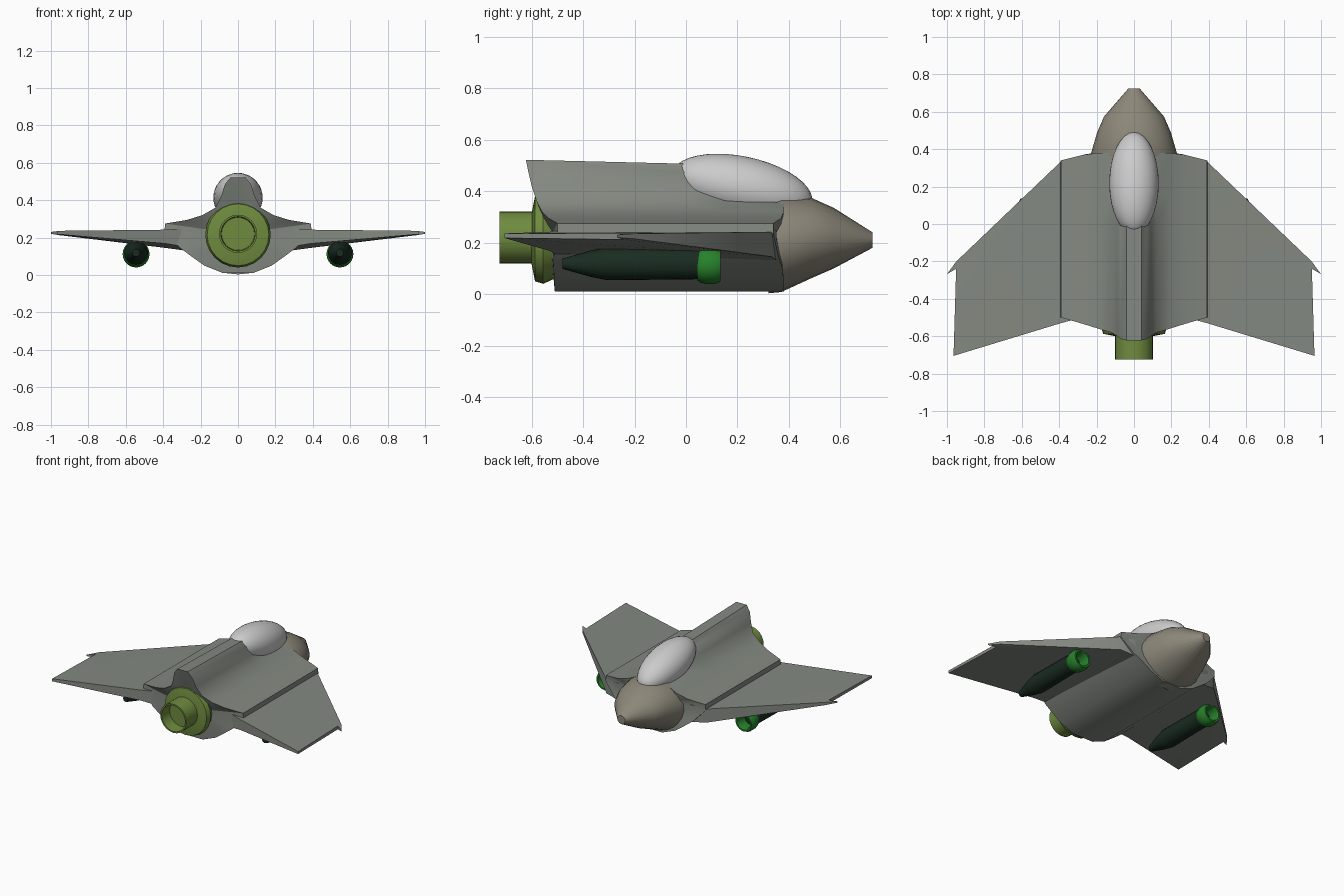
import bpy, bmesh, math
from mathutils import Matrix

if "Cube" in bpy.data.objects:
    bpy.data.objects.remove(bpy.data.objects["Cube"])


def material(name, rgb):
    m = bpy.data.materials.new(name)
    m.diffuse_color = (*rgb, 1)
    m.use_nodes = True
    m.node_tree.nodes["Principled BSDF"].inputs["Base Color"].default_value = m.diffuse_color
    return m


HULL = material("hull_grey", (0.23, 0.25, 0.22))
TAN = material("nose_tan", (0.26, 0.24, 0.19))
GLASS = material("canopy_pale", (0.7, 0.7, 0.7))
OLIVE = material("olive", (0.16, 0.26, 0.05))
GREEN = material("green", (0.02, 0.22, 0.025))
DARK = material("dark_green", (0.01, 0.025, 0.015))


def finish(name, bm, mat, mirror=False, angle=35):
    bmesh.ops.remove_doubles(bm, verts=bm.verts, dist=1e-5)
    bmesh.ops.recalc_face_normals(bm, faces=bm.faces)
    me = bpy.data.meshes.new(name)
    bm.to_mesh(me)
    bm.free()
    ob = bpy.data.objects.new(name, me)
    bpy.context.collection.objects.link(ob)
    me.materials.append(mat)
    bpy.ops.object.select_all(action='DESELECT')
    bpy.context.view_layer.objects.active = ob
    ob.select_set(True)
    bpy.ops.object.shade_smooth_by_angle(angle=math.radians(angle))
    if mirror:
        ob.modifiers.new("mirror", 'MIRROR').use_clip = False
    return ob


def loft(name, rings, mat, cap_points=(), angle=35):
    """Skin closed rings; each end is closed with a fan to a cap point."""
    bm = bmesh.new()
    loops = [[bm.verts.new(p) for p in r] for r in rings]
    n = len(loops[0])
    for a, b in zip(loops, loops[1:]):
        for i in range(n):
            j = (i + 1) % n
            bm.faces.new((a[i], a[j], b[j], b[i]))
    for ring, point in zip((loops[0], loops[-1]), cap_points):
        c = bm.verts.new(point)
        for i in range(n):
            bm.faces.new((ring[i], ring[(i + 1) % n], c))
    return finish(name, bm, mat, angle=angle)


def lathe(name, profile, mat, x=0, z=0, sides=24, mirror=False):
    """Spin (radius, y) points around a lengthwise axis at x, z."""
    bm = bmesh.new()
    vs = [bm.verts.new((x + r, y, z)) for r, y in profile]
    es = [bm.edges.new(p) for p in zip(vs, vs[1:])]
    bmesh.ops.spin(bm, geom=vs + es, cent=(x, 0, z), axis=(0, 1, 0),
                   angle=math.tau, steps=sides)
    return finish(name, bm, mat, mirror)


# Fuselage: half section as x, z and the rear-edge y, swept forward
half = [(0.04, 0.522, -0.622), (0.07, 0.485, -0.615), (0.09, 0.42, -0.60),
        (0.12, 0.36, -0.58), (0.19, 0.32, -0.56), (0.27, 0.295, -0.535),
        (0.39, 0.275, -0.50), (0.393, 0.235, -0.50), (0.31, 0.145, -0.515),
        (0.25, 0.10, -0.515), (0.18, 0.05, -0.512), (0.08, 0.01, -0.51)]
section = half + [(-x, z, y) for x, z, y in reversed(half)]
front_y = lambda x: 0.38 - 0.25 * max(0, abs(x) - 0.23)
loft("fuselage", [
    [(x, y, z) for x, z, y in section],
    [(x, 0.0, z - 0.015 * max(0, z - 0.36) / 0.16) for x, z, y in section],
    [(x, 0.15, min(z, 0.37)) for x, z, y in section],
    [(x, front_y(x), min(z, 0.355)) for x, z, y in section],
], HULL, [(0, -0.53, 0.22), (0, 0.37, 0.2)])

# Nose cone with blunt tip: y, half width, bottom, top
stations = [(0.32, 0.235, 0.003, 0.37), (0.37, 0.232, 0.008, 0.385),
            (0.49, 0.197, 0.063, 0.373), (0.575, 0.16, 0.10, 0.335),
            (0.725, 0.03, 0.18, 0.24)]
loft("nose", [[(w * math.cos(t), y, (lo + hi) / 2 + (hi - lo) / 2 * math.sin(t))
               for t in (math.tau * i / 24 for i in range(24))]
              for y, w, lo, hi in stations],
     TAN, [(0, 0.32, 0.19), (0, 0.725, 0.21)])

# Canopy bubble
bm = bmesh.new()
bmesh.ops.create_uvsphere(
    bm, u_segments=32, v_segments=20, radius=1,
    matrix=Matrix.Translation((0, 0.218, 0.413)) @
    Matrix.Rotation(math.radians(-12), 4, 'X') @ Matrix.Diagonal((0.132, 0.278, 0.122, 1)))
finish("canopy", bm, GLASS)

# Swept wings with a small hooked tip: x, y, underside z, top z
plan = [(0.28, 0.352, 0.13, 0.25), (0.39, 0.335, 0.145, 0.242),
        (0.95, -0.20, 0.215, 0.235), (1.0, -0.268, 0.22, 0.23),
        (0.951, -0.24, 0.212, 0.236), (0.965, -0.705, 0.218, 0.236),
        (0.39, -0.53, 0.168, 0.242), (0.28, -0.50, 0.15, 0.25)]
bm = bmesh.new()
low = [bm.verts.new((x, y, a)) for x, y, a, b in plan]
top = [bm.verts.new((x, y, b)) for x, y, a, b in plan]
for side in (low, top):
    for f in ((0, 1, 6, 7), (1, 2, 4), (1, 4, 5, 6), (2, 3, 4)):
        bm.faces.new([side[i] for i in f])
for i in range(8):
    j = (i + 1) % 8
    bm.faces.new((low[i], low[j], top[j], top[i]))
finish("wings", bm, HULL, mirror=True)

# Engine: flared collar and hollow exhaust pipe
lathe("engine_collar", [(0, -0.50), (0.15, -0.50), (0.175, -0.555), (0.165, -0.587),
                        (0.10, -0.60), (0, -0.60)], OLIVE, z=0.215)
lathe("exhaust_pipe", [(0.102, -0.58), (0.102, -0.725), (0.092, -0.725),
                       (0.088, -0.64), (0, -0.64)], OLIVE, z=0.22)

# Underwing pods: dark tapered body with a hollow green front ring
lathe("pod_body", [(0, -0.48), (0.02, -0.48), (0.05, -0.375), (0.064, -0.305),
                   (0.06, 0.055), (0, 0.055)], DARK, x=0.545, z=0.118, mirror=True)
lathe("pod_ring", [(0.05, 0.05), (0.06, 0.045), (0.066, 0.055), (0.072, 0.075),
                   (0.072, 0.115), (0.063, 0.135), (0.052, 0.135), (0.046, 0.12),
                   (0.046, 0.05), (0.05, 0.05)], GREEN, x=0.545, z=0.112, mirror=True)
